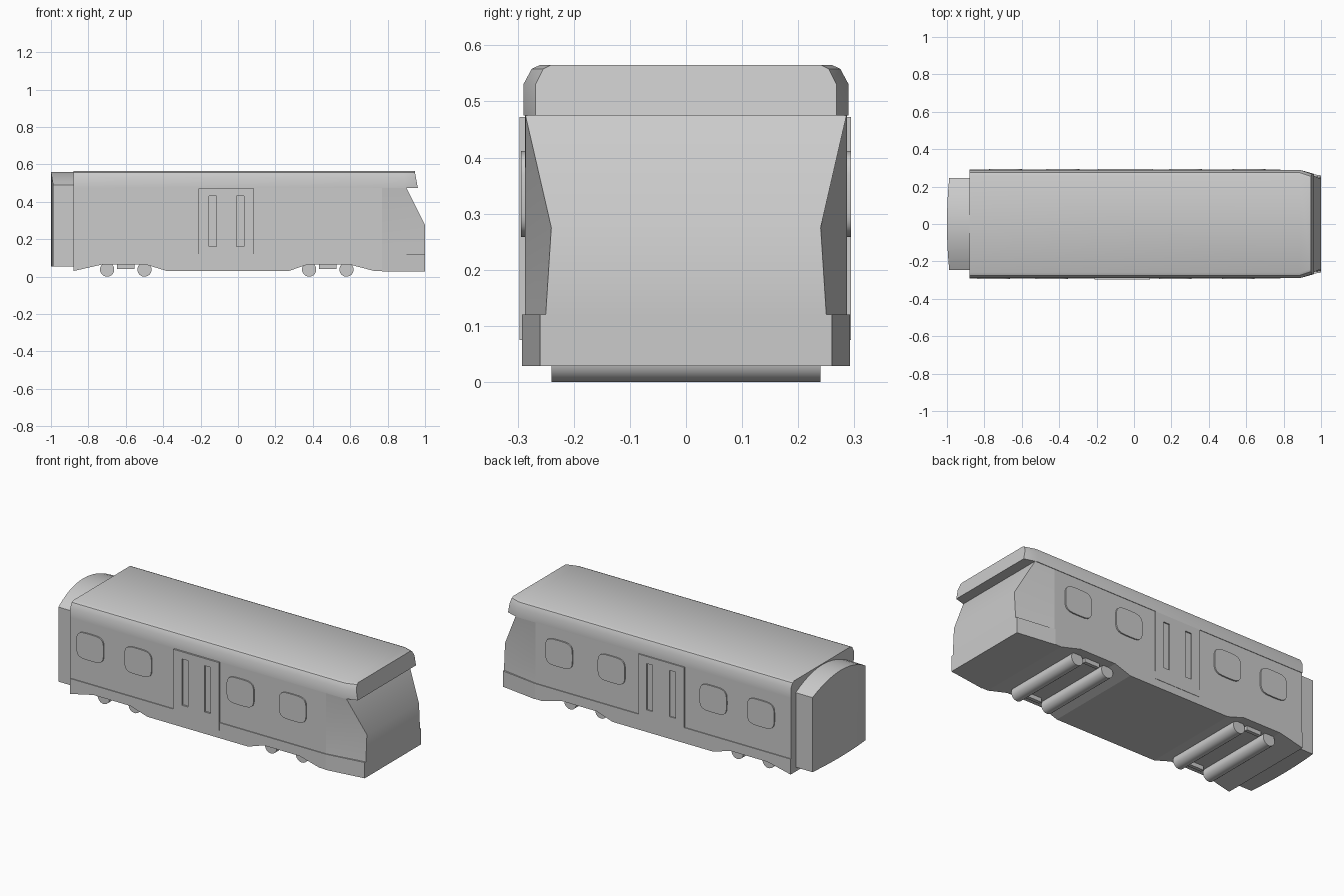
import bpy, bmesh, math

if "Cube" in bpy.data.objects:
    bpy.data.objects.remove(bpy.data.objects["Cube"])


def loft(name, rings, smooth=None):
    """Solid from a list of equal-length point rings, capped at both ends."""
    bm = bmesh.new()
    vs = [[bm.verts.new(p) for p in r] for r in rings]
    n = len(rings[0])
    for a, b in zip(vs, vs[1:]):
        for i in range(n):
            bm.faces.new((a[i], a[(i + 1) % n], b[(i + 1) % n], b[i]))
    bm.faces.new(vs[0])
    bm.faces.new(vs[-1])
    bmesh.ops.recalc_face_normals(bm, faces=bm.faces)
    me = bpy.data.meshes.new(name)
    bm.to_mesh(me)
    bm.free()
    ob = bpy.data.objects.new(name, me)
    bpy.context.collection.objects.link(ob)
    if smooth:
        bpy.ops.object.select_all(action='DESELECT')
        bpy.context.view_layer.objects.active = ob
        ob.select_set(True)
        bpy.ops.object.shade_smooth_by_angle(angle=math.radians(smooth))
    return ob


def extrude_y(name, profile, y0, y1, smooth=None):
    return loft(name, [[(x, y, z) for x, z in profile] for y in (y0, y1)], smooth)


def box(name, x0, x1, y0, y1, z0, z1):
    return extrude_y(name, [(x0, z0), (x1, z0), (x1, z1), (x0, z1)], y0, y1)


# Lower sill with raised cut-outs over the wheel sets
sill = [(-.88, .12), (-.88, .03), (-.73, .064), (-.49, .064), (-.38, .03), (.27, .03),
        (.37, .064), (.60, .064), (.73, .03), (.77, .03), (.77, .12)]
extrude_y("sill", sill, -.292, .292)


def nose_ring(z, xf, yb, yf):
    return [(.77, -yb, z), (xf, -yf, z), (xf, yf, z), (.77, yb, z)]


# Front bumper and tapered nose
loft("bumper", [nose_ring(z, 1.0, .292, .26) for z in (.028, .12)])
loft("nose", [nose_ring(.12, 1.0, .287, .25), nose_ring(.275, 1.0, .287, .24),
              nose_ring(.475, .90, .287, .286)], 30)

# Main side walls
box("body_walls", -.88, .77, -.287, .287, .12, .475)

# Roof with bevelled shoulders, ending in a slanted visor
half = [(.29, .475), (.29, .53), (.275, .558), (.26, .565)]
section = half + [(-y, z) for y, z in reversed(half)]
roof = [[(x, y, z) for y, z in section] for x in (-.88, .885)]
roof.append([(.945 + (.565 - z) * .18, y * .925, z) for y, z in section])
loft("roof", roof, 32)

# Arched, slightly bowed gangway at the rear end
rings = []
for i in range(13):
    t = -1 + i / 6
    xb, zt = -1 + .012 * t * t, .56 - .07 * t * t
    y = .245 * t
    rings.append([(-.87, y, .055), (xb, y, .055), (xb, y, zt), (-.87, y, zt)])
loft("gangway", rings, 30)

# Wheel rollers and the bogie frames between them
for k, (xa, xb) in enumerate(((-.70, -.50), (.38, .58))):
    for j, cx in enumerate((xa, xb)):
        circle = [(cx + .038 * math.cos(a), .038 + .038 * math.sin(a))
                  for a in (math.tau * i / 32 for i in range(32))]
        extrude_y(f"wheel_{k}_{j}", circle, -.24, .24, 30)
    mid = (xa + xb) / 2
    for s in (-1, 1):
        box(f"bogie_frame_{k}_{s}", mid - .047, mid + .047,
            s * .23 - .01, s * .23 + .01, .04, .07)


def window_outline(cx, cz, rx, rz, n=32):
    pts = []
    for i in range(n):
        c, s = math.cos(math.tau * i / n), math.sin(math.tau * i / n)
        pts.append((cx + rx * math.copysign(abs(c) ** .5, c),
                    cz + rz * math.copysign(abs(s) ** .5, s)))
    return pts


# Rounded window panels on both sides
for side, centres in ((-1, (-.75, -.44, .22, .557)), (1, (-.687, -.38, .277, .615))):
    for i, cx in enumerate(centres):
        extrude_y(f"window_{side}_{i}", window_outline(cx, .335, .0875, .077),
                  side * .28, side * .2945, 30)

# Double doors with tall recessed slots
for name, x0, ya, yb in (("front_door", -.21, -.297, -.28), ("back_door", -.193, .28, .294)):
    door = box(name, x0, x0 + .295, ya, yb, .075, .472)
    for dx in (.055, .202):
        cut = box("slot_cutter", x0 + dx, x0 + dx + .04, ya - .05, yb + .05, .16, .43)
        cut.hide_render = True
        mod = door.modifiers.new("slot", 'BOOLEAN')
        mod.operation, mod.solver, mod.object = 'DIFFERENCE', 'EXACT', cut
        bpy.context.view_layer.objects.active = door
        bpy.ops.object.modifier_apply(modifier=mod.name)
        bpy.data.objects.remove(cut)
